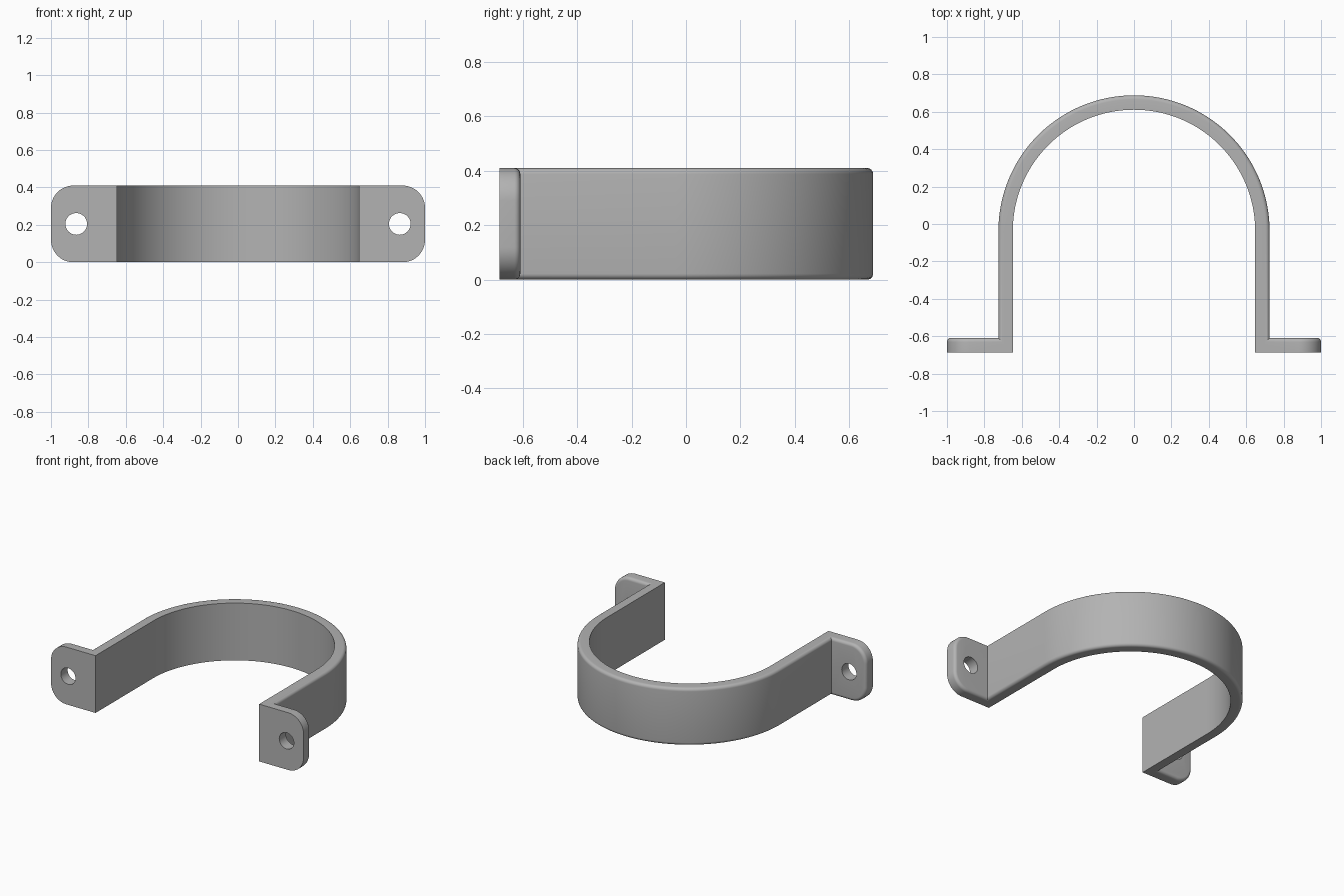
import bpy, bmesh
from math import sin, cos, pi
from mathutils import Vector

cube = bpy.data.objects.get("Cube")
if cube:
    bpy.data.objects.remove(cube, do_unlink=True)

HEIGHT = 0.41      # strap width along z
INNER, OUTER = 0.648, 0.725
THICK = OUTER - INNER
FRONT, CENTRE = -0.686, -0.037
FILLET, CORNER = 0.022, 0.12
HOLE_X, HOLE_R = 0.865, 0.058

grey = bpy.data.materials.new("grey metal")
grey.use_nodes = True
colour = (0.45, 0.45, 0.45, 1)
grey.diffuse_color = colour
grey.node_tree.nodes["Principled BSDF"].inputs["Base Color"].default_value = colour


def arc(cx, cy, r, start, end, steps):
    """Points along a circular arc, angles in quarter turns."""
    angles = [(start + (end - start) * i / steps) * pi / 2 for i in range(steps + 1)]
    return [(cx + r * cos(a), cy + r * sin(a)) for a in angles]


def loft(name, rings):
    """Closed solid through a row of matching rings."""
    bm = bmesh.new()
    loops = [[bm.verts.new(p) for p in ring] for ring in rings]
    n = len(loops[0])
    for a, b in zip(loops, loops[1:]):
        for i in range(n):
            j = (i + 1) % n
            bm.faces.new((a[i], a[j], b[j], b[i]))
    bm.faces.new(loops[0])
    bm.faces.new(loops[-1])
    bmesh.ops.recalc_face_normals(bm, faces=bm.faces)
    mesh = bpy.data.meshes.new(name)
    bm.to_mesh(mesh)
    bm.free()
    mesh.materials.append(grey)
    obj = bpy.data.objects.new(name, mesh)
    bpy.context.collection.objects.link(obj)
    return obj


# U-shaped strap: section with rounded outer edges swept along legs and arch
section = [(0, 0)]
section += arc(THICK - FILLET, FILLET, FILLET, -1, 0, 6)
section += arc(THICK - FILLET, HEIGHT - FILLET, FILLET, 0, 1, 6)
section += [(0, HEIGHT)]
path = [(Vector((1, 0)), FRONT)]
path += [(Vector(d), CENTRE) for d in arc(0, 0, 1, 0, 2, 64)]
path += [(Vector((-1, 0)), FRONT)]
strap = loft("pipe_strap", [
    [(d.x * (INNER + s), y + d.y * (INNER + s), z) for s, z in section]
    for d, y in path])


# Mounting feet: rounded plates with softened back edges
def foot_outline(inset):
    r, x = CORNER - inset, 1 - CORNER
    return ([(INNER, inset)] + arc(x, CORNER, r, -1, 0, 12)
            + arc(x, HEIGHT - CORNER, r, 0, 1, 12) + [(INNER, HEIGHT - inset)])


back = FRONT + THICK
layers = [(0, FRONT)] + [(FILLET - u, back - FILLET + v)
                         for u, v in arc(0, 0, FILLET, 0, 1, 6)]
tools = []
for side, label in ((1, "left"), (-1, "right")):
    foot = loft(label + "_foot", [
        [(side * x, y, z) for x, z in foot_outline(o)] for o, y in layers])
    tools.append((foot, 'UNION'))
    hole = loft(label + "_hole_cutter", [
        [(side * HOLE_X + x, y, HEIGHT / 2 + z)
         for x, z in arc(0, 0, HOLE_R, 0, 4, 40)[:-1]]
        for y in (FRONT - 0.1, back + 0.1)])
    hole.hide_render = True
    tools.append((hole, 'DIFFERENCE'))

# Join the feet, cut the screw holes, then drop the helpers
for tool, operation in tools:
    mod = strap.modifiers.new(tool.name, 'BOOLEAN')
    mod.object, mod.operation, mod.solver = tool, operation, 'EXACT'
graph = bpy.context.evaluated_depsgraph_get()
joined = bpy.data.meshes.new_from_object(strap.evaluated_get(graph))
strap.modifiers.clear()
strap.data = joined
for tool, _ in tools:
    bpy.data.objects.remove(tool, do_unlink=True)

# Smooth curves, crisp edges
bpy.ops.object.select_all(action='DESELECT')
strap.select_set(True)
bpy.context.view_layer.objects.active = strap
bpy.ops.object.shade_smooth_by_angle(angle=pi / 6)
